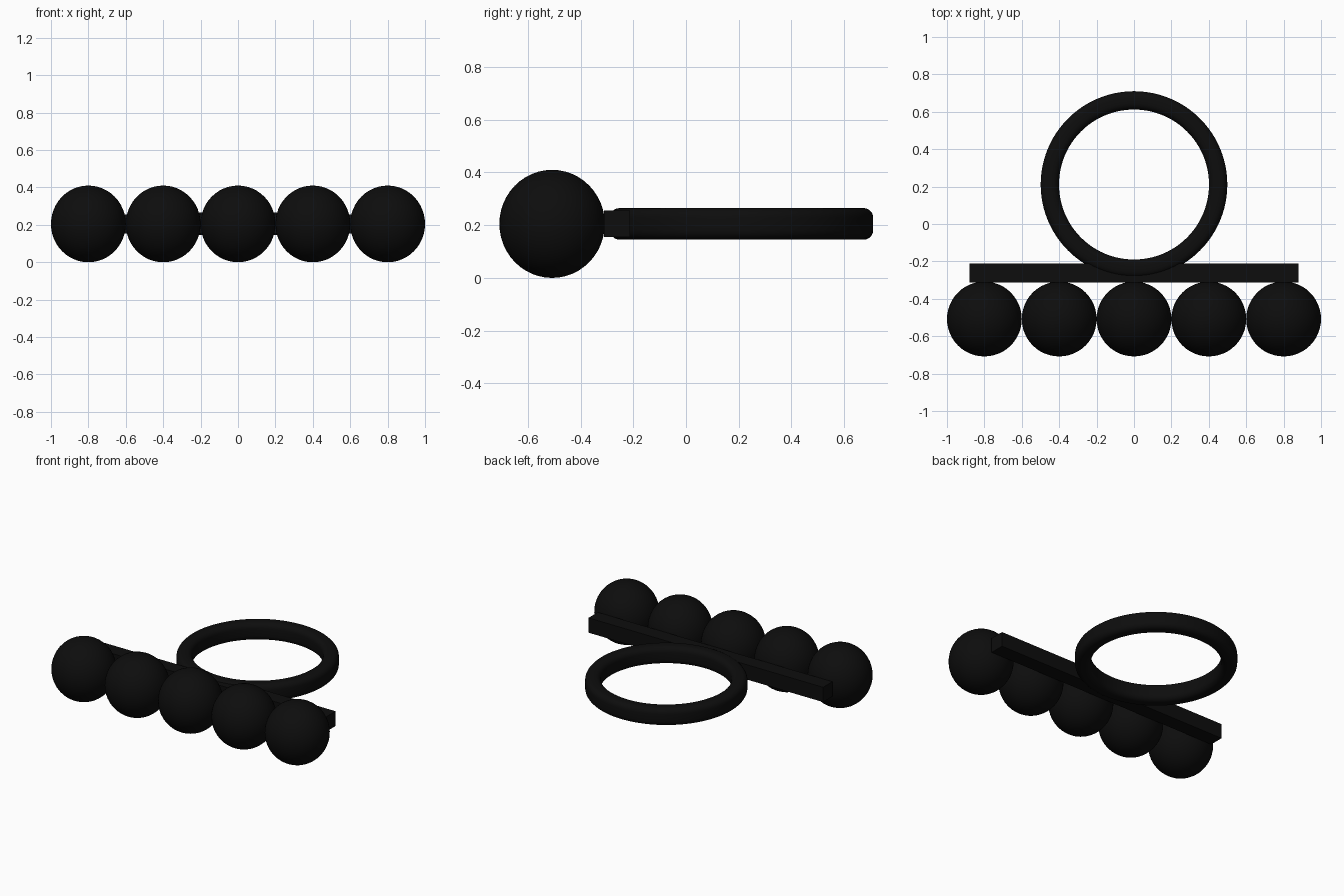
import bpy, bmesh, math

if "Cube" in bpy.data.objects:
    bpy.data.objects.remove(bpy.data.objects["Cube"])

Z = 0.205  # common centre height

black = bpy.data.materials.new("black")
black.diffuse_color = (0.004, 0.004, 0.004, 1)
black.use_nodes = True
black.node_tree.nodes["Principled BSDF"].inputs["Base Color"].default_value = black.diffuse_color


def finish(name, bm, angle=None):
    bmesh.ops.recalc_face_normals(bm, faces=bm.faces)
    mesh = bpy.data.meshes.new(name)
    bm.to_mesh(mesh)
    bm.free()
    mesh.materials.append(black)
    ob = bpy.data.objects.new(name, mesh)
    bpy.context.collection.objects.link(ob)
    if angle:
        bpy.ops.object.select_all(action='DESELECT')
        bpy.context.view_layer.objects.active = ob
        ob.select_set(True)
        bpy.ops.object.shade_smooth_by_angle(angle=math.radians(angle))
    return ob


# row of five balls, very slightly taller than wide
for i in range(5):
    bm = bmesh.new()
    bmesh.ops.create_uvsphere(bm, u_segments=48, v_segments=24, radius=0.2)
    ob = finish(f"ball_{i + 1}", bm, 40)
    ob.scale = (1, 1, 1.025)
    ob.location = (-0.8 + 0.4 * i, -0.508, Z)

# straight bar behind the balls
bm = bmesh.new()
bmesh.ops.create_cube(bm, size=1)
bmesh.ops.scale(bm, vec=(1.76, 0.1, 0.1), verts=bm.verts)
bar = finish("bar", bm)
bar.location = (0, -0.262, Z)

# finger ring: rounded rectangle section swept around z
R, HW, HH, C = 0.45, 0.049, 0.06, 0.036
section = []
for k, (sx, sz) in enumerate([(1, 1), (-1, 1), (-1, -1), (1, -1)]):
    for j in range(6):
        a = math.radians(90 * k + 18 * j)
        section.append((R + sx * (HW - C) + C * math.cos(a),
                        sz * (HH - C) + C * math.sin(a)))
N = 96
bm = bmesh.new()
loops = []
for s in range(N):
    t = 2 * math.pi * s / N
    loops.append([bm.verts.new((r * math.cos(t), r * math.sin(t), z)) for r, z in section])
for s in range(N):
    a, b = loops[s], loops[(s + 1) % N]
    for j in range(len(section)):
        k = (j + 1) % len(section)
        bm.faces.new((a[j], b[j], b[k], a[k]))
ring = finish("ring", bm, 40)
ring.location = (0, 0.211, Z)
